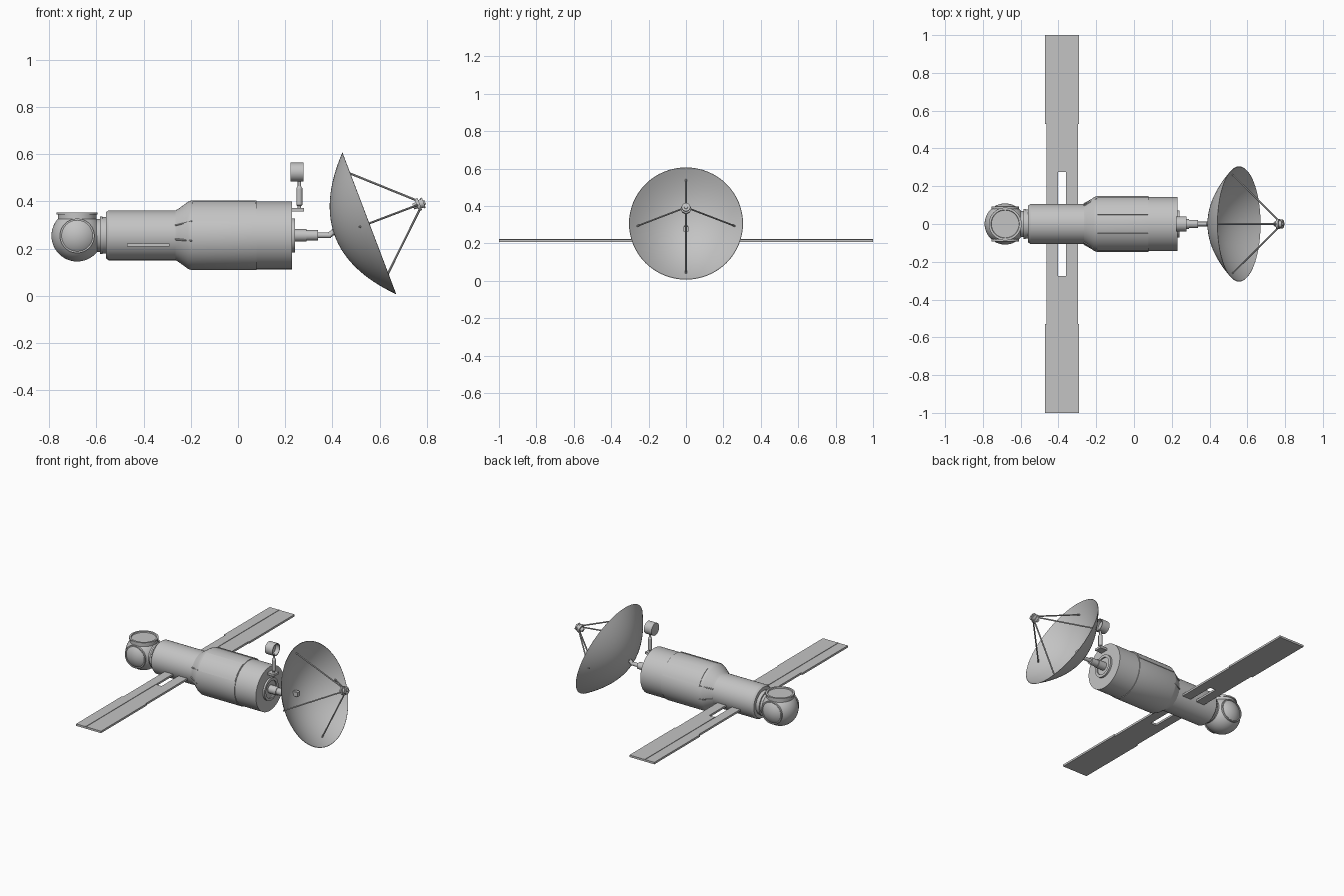
import bpy, bmesh, math
from mathutils import Vector, Matrix

if "Cube" in bpy.data.objects:
    bpy.data.objects.remove(bpy.data.objects["Cube"])

grey = bpy.data.materials.new("hull grey")
grey.use_nodes = True
colour = (0.55, 0.55, 0.55, 1)
grey.diffuse_color = colour
grey.node_tree.nodes["Principled BSDF"].inputs["Base Color"].default_value = colour

AXIS_Z = 0.256
X, Y, Z = Vector((1, 0, 0)), Vector((0, 1, 0)), Vector((0, 0, 1))


def finish(name, bm, angle=30):
    bmesh.ops.recalc_face_normals(bm, faces=bm.faces)
    mesh = bpy.data.meshes.new(name)
    bm.to_mesh(mesh)
    bm.free()
    mesh.materials.append(grey)
    ob = bpy.data.objects.new(name, mesh)
    bpy.context.collection.objects.link(ob)
    bpy.ops.object.select_all(action='DESELECT')
    ob.select_set(True)
    bpy.context.view_layer.objects.active = ob
    bpy.ops.object.shade_smooth_by_angle(angle=math.radians(angle))
    return ob


def lathe(name, profile, origin, axis, segs=48, squash=1.0):
    """Spin (distance along axis, radius) points about an axis."""
    bm = bmesh.new()
    verts = [bm.verts.new((r, 0, d)) for d, r in profile]
    edges = [bm.edges.new(pair) for pair in zip(verts, verts[1:])]
    bmesh.ops.spin(bm, geom=verts + edges, cent=(0, 0, 0), axis=(0, 0, 1),
                   angle=math.tau, steps=segs)
    bmesh.ops.remove_doubles(bm, verts=bm.verts, dist=1e-5)
    axis = Vector(axis).normalized()
    if abs(axis.y) < 1e-6:
        turn = Matrix.Rotation(math.atan2(axis.x, axis.z), 4, 'Y')
    else:
        turn = Z.rotation_difference(axis).to_matrix().to_4x4()
    bm.transform(Matrix.Translation(origin) @ turn @ Matrix.Diagonal((1, squash, 1, 1)))
    return finish(name, bm)


def rod(name, a, b, r, segs=12):
    a, b = Vector(a), Vector(b)
    n = (b - a).length
    return lathe(name, [(0, 0), (0, r), (n, r), (n, 0)], a, b - a, segs)


def box(name, lo, hi):
    bm = bmesh.new()
    bmesh.ops.create_cube(bm, size=1)
    lo, hi = Vector(lo), Vector(hi)
    bm.transform(Matrix.Translation((lo + hi) / 2) @ Matrix.Diagonal((*(hi - lo), 1)))
    return finish(name, bm)


# Pressurised hull
lathe("hull", [(-0.60, 0), (-0.60, 0.07), (-0.585, 0.07), (-0.585, 0.08), (-0.575, 0.08),
               (-0.575, 0.077), (-0.56, 0.077), (-0.56, 0.098), (-0.548, 0.106),
               (-0.264, 0.106), (-0.252, 0.113), (-0.212, 0.142), (-0.197, 0.148),
               (0.078, 0.148), (0.078, 0.144), (0.23, 0.144), (0.23, 0)],
      (0, 0, AXIS_Z), X, 64)

# Raised hull panels and stringers on both flanks
for side, word in ((-1, "front"), (1, "back")):
    bm = bmesh.new()
    grid = []
    for i in range(9):
        a = math.radians(23 + i * 6)
        grid.append([bm.verts.new((x, side * r * math.cos(a), AXIS_Z + r * math.sin(a)))
                     for x, r in ((-0.193, 0.146), (-0.193, 0.151), (0.075, 0.151), (0.075, 0.146))])
    for p, q in zip(grid, grid[1:]):
        for k in range(3):
            bm.faces.new((p[k], p[k + 1], q[k + 1], q[k]))
    bm.faces.new(grid[0])
    bm.faces.new(grid[-1])
    finish(word + "_hull_panel", bm)
    for n, deg in enumerate((-9, 24)):
        a = math.radians(deg)
        out = Vector((0, side * math.cos(a), math.sin(a)))
        rod(f"{word}_stringer_{n}", Vector((-0.265, 0, AXIS_Z)) + out * 0.107,
            Vector((-0.195, 0, AXIS_Z)) + out * 0.147, 0.004, 8)

# Docking node with three ports
node = Vector((-0.682, 0, 0.254))
bm = bmesh.new()
bmesh.ops.create_uvsphere(bm, u_segments=48, v_segments=24, radius=0.109)
bm.transform(Matrix.Translation(node))
bmesh.ops.bisect_plane(bm, geom=bm.verts[:] + bm.edges[:] + bm.faces[:],
                       plane_co=node + Z * 0.088, plane_no=Z, clear_outer=True)
bmesh.ops.holes_fill(bm, edges=[e for e in bm.edges if e.is_boundary])
finish("docking_node", bm)
lathe("top_port", [(0.06, 0.082), (0.09, 0.082), (0.09, 0.087), (0.099, 0.087),
                   (0.099, 0.075), (0.092, 0.073), (0.092, 0)], node, Z)
for axis, word in ((-Y, "front"), (Y, "back")):
    lathe(word + "_port", [(0.06, 0.073), (0.092, 0.073), (0.092, 0.066), (0.08, 0.066)],
          node, axis)

# Solar wings, mirrored front to back
for s, word in ((-1, "front"), (1, "back")):
    def slab(part, x0, x1, y0, y1, z0=0.208, z1=0.221):
        box(f"{word}_{part}", (x0, min(s * y0, s * y1), z0), (x1, max(s * y0, s * y1), z1))
    slab("wing_outer", -0.471, -0.291, 0.53, 1.0)
    slab("wing_inner", -0.462, -0.297, 0.275, 0.53)
    slab("wing_arm_left", -0.36, -0.297, 0.05, 0.275)
    slab("wing_arm_right", -0.462, -0.402, 0.05, 0.275)
    slab("wing_seam", -0.405, -0.399, 0.275, 1.0, 0.22, 0.224)

# End ring and dish mast
lathe("end_ring", [(0.22, 0.072), (0.242, 0.072), (0.242, 0.055), (0.234, 0.055), (0.234, 0)],
      (0, 0, AXIS_Z), X)
lathe("mast", [(0.23, 0), (0.23, 0.026), (0.29, 0.026), (0.29, 0.022), (0.34, 0.022),
               (0.34, 0.012), (0.395, 0.012), (0.395, 0)], (0, 0, AXIS_Z), X, 24)
rod("mast_elbow", (0.388, 0, AXIS_Z), (0.425, 0, 0.29), 0.012)

# Main dish, a double-walled paraboloid
rim = Vector((0.556, 0, 0.3065))
aim = Vector((0.935, 0, 0.355)).normalized()
up = Vector((-aim.z, 0, aim.x))
R, DEPTH, STEPS = 0.321, 0.155, 16
outer = [(DEPTH * ((i / STEPS) ** 2 - 1), R * i / STEPS) for i in range(STEPS + 1)]
inner = [(d + 0.006 * (1 - r / R) + 0.001, r * 0.993) for d, r in reversed(outer)]
lathe("dish", outer + inner, rim, aim, 64, 0.95)
box("dish_mount", (0.40, -0.014, 0.263), (0.44, 0.014, 0.291))

# Feed horn and its four struts
feed = rim + aim * 0.228
lathe("feed_horn", [(-0.028, 0), (-0.028, 0.012), (-0.012, 0.014), (-0.012, 0.027),
                    (0.002, 0.027), (0.002, 0.019), (0.012, 0.019), (0.012, 0.023),
                    (0.02, 0.023), (0.02, 0.01), (0.026, 0.01), (0.026, 0)], feed, aim, 24)
for n, direction in enumerate((up, -up, Y, -Y)):
    rod(f"feed_strut_{n}", rim - aim * 0.045 + direction * 0.268,
        feed + direction * 0.015, 0.0045, 8)

# Small drum antenna on its post
box("post_bracket", (0.225, -0.025, 0.357), (0.279, 0.025, 0.371))
lathe("antenna_post", [(0.36, 0), (0.36, 0.008), (0.38, 0.008), (0.385, 0.013), (0.455, 0.013),
                       (0.465, 0.007), (0.495, 0.007), (0.495, 0)], (0.26, 0, 0), Z, 16)
lathe("drum_antenna", [(0.222, 0), (0.222, 0.04), (0.277, 0.04), (0.277, 0.035),
                       (0.25, 0.033), (0.25, 0)], (0, 0, 0.524), X, 32)
